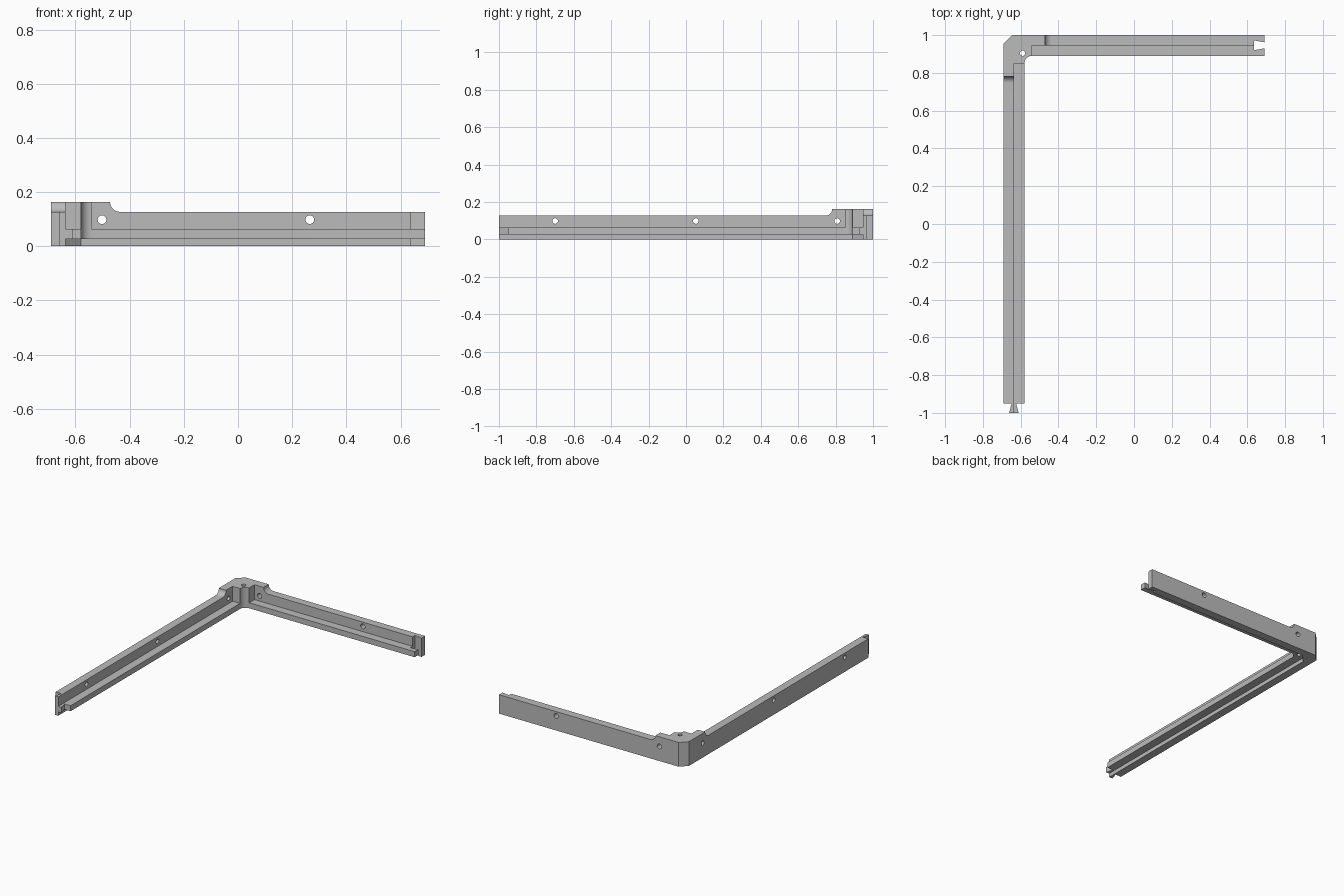
import bpy, bmesh
from math import cos, sin, pi, radians

cube = bpy.data.objects.get("Cube")
if cube:
    bpy.data.objects.remove(cube, do_unlink=True)

# Main levels and plan lines
LEDGE_LOW, LEDGE_TOP, WALL_TOP, POST_TOP = 0.026, 0.063, 0.127, 0.163
WALL_X, WALL_Y = -0.636, 0.946
FAR = 1.2

grey = bpy.data.materials.new("plain grey")
grey.use_nodes = True
tone = (0.5, 0.5, 0.5, 1)
grey.diffuse_color = tone
grey.node_tree.nodes["Principled BSDF"].inputs["Base Color"].default_value = tone


def arc(cu, cv, r, start, end, steps=12):
    """Points along an arc, angles in degrees."""
    angles = [radians(start + (end - start) * i / steps) for i in range(steps + 1)]
    return [(cu + r * cos(a), cv + r * sin(a)) for a in angles]


def prism(name, outline, low, high, axis="z"):
    """Extrude a flat outline along an axis."""
    place = {"x": lambda u, v, w: (w, u, v),
             "y": lambda u, v, w: (u, w, v),
             "z": lambda u, v, w: (u, v, w)}[axis]
    bm = bmesh.new()
    face = bm.faces.new([bm.verts.new(place(u, v, low)) for u, v in outline])
    moved = bmesh.ops.extrude_face_region(bm, geom=[face])["geom"]
    shift = place(0, 0, high - low)
    bmesh.ops.translate(bm, vec=shift,
                        verts=[g for g in moved if isinstance(g, bmesh.types.BMVert)])
    bmesh.ops.recalc_face_normals(bm, faces=bm.faces)
    mesh = bpy.data.meshes.new(name)
    bm.to_mesh(mesh)
    bm.free()
    obj = bpy.data.objects.new(name, mesh)
    bpy.context.collection.objects.link(obj)
    mesh.materials.append(grey)
    return obj


def box(name, x0, x1, y0, y1, z0, z1):
    return prism(name, [(x0, y0), (x1, y0), (x1, y1), (x0, y1)], z0, z1)


def hole(u, v, r, low, high, axis):
    return prism("hole_cutter", arc(u, v, r, 0, 345, 23), low, high, axis)


# L-shaped plan with chamfered corner, dovetail tab, inner fillet and dovetail socket
tab = [(WALL_X - 0.012, -0.95), (WALL_X - 0.025, -1),
       (WALL_X + 0.025, -1), (WALL_X + 0.012, -0.95)]
socket = [(0.69, WALL_Y - 0.016), (0.636, WALL_Y - 0.026),
          (0.636, WALL_Y + 0.026), (0.69, WALL_Y + 0.016)]
plan = [(-0.645, 1), (-0.69, 0.955), (-0.69, -0.95)] + tab + [(-0.58, -0.95)]
plan += arc(-0.54, 0.85, 0.04, 180, 90)
plan += [(0.69, 0.89)] + socket + [(0.69, 1)]
frame = prism("corner_frame", plan, 0, POST_TOP)

# Inner ledges, and the rebate beneath them
cutters = [
    box("side_ledge_cutter", WALL_X, -0.45, -FAR, 0.85, LEDGE_TOP, 0.3),
    box("back_ledge_cutter", -0.54, FAR, 0.8, WALL_Y, LEDGE_TOP, 0.3),
    prism("rebate_cutter", [(WALL_X, -FAR), (FAR, -FAR), (FAR, WALL_Y),
                            (WALL_X + 0.056, WALL_Y), (WALL_X, WALL_Y - 0.056)],
          -0.1, LEDGE_LOW),
]

# Lowered wall tops that sweep up to the corner post
R = POST_TOP - WALL_TOP
back_sweep = arc(-0.436, POST_TOP, R, 180, 270)
side_sweep = arc(0.746, POST_TOP, R, 0, -90)
cutters += [
    prism("back_top_cutter", back_sweep + [(FAR, WALL_TOP), (FAR, 0.3), (-0.436 - R, 0.3)],
          0.8, FAR, "y"),
    prism("side_top_cutter", side_sweep + [(-FAR, WALL_TOP), (-FAR, 0.3), (0.746 + R, 0.3)],
          -0.8, -0.5, "x"),
]

# Screw holes through both walls and the post
cutters += [hole(x, 0.098, 0.016, 0.8, FAR, "y") for x in (-0.502, 0.265)]
cutters += [hole(y, 0.098, 0.015, -0.8, -0.5, "x") for y in (-0.7, 0.053, 0.808)]
cutters.append(hole(-0.59, 0.904, 0.014, -0.1, 0.3, "z"))

bpy.context.view_layer.objects.active = frame
for cutter in cutters:
    mod = frame.modifiers.new("cut", "BOOLEAN")
    mod.operation = "DIFFERENCE"
    mod.solver = "EXACT"
    mod.object = cutter
    bpy.ops.object.modifier_apply(modifier=mod.name)
    bpy.data.objects.remove(cutter, do_unlink=True)

# Smooth the curved faces, keep the edges crisp
bpy.ops.object.select_all(action="DESELECT")
frame.select_set(True)
bpy.ops.object.shade_smooth_by_angle(angle=radians(30))
